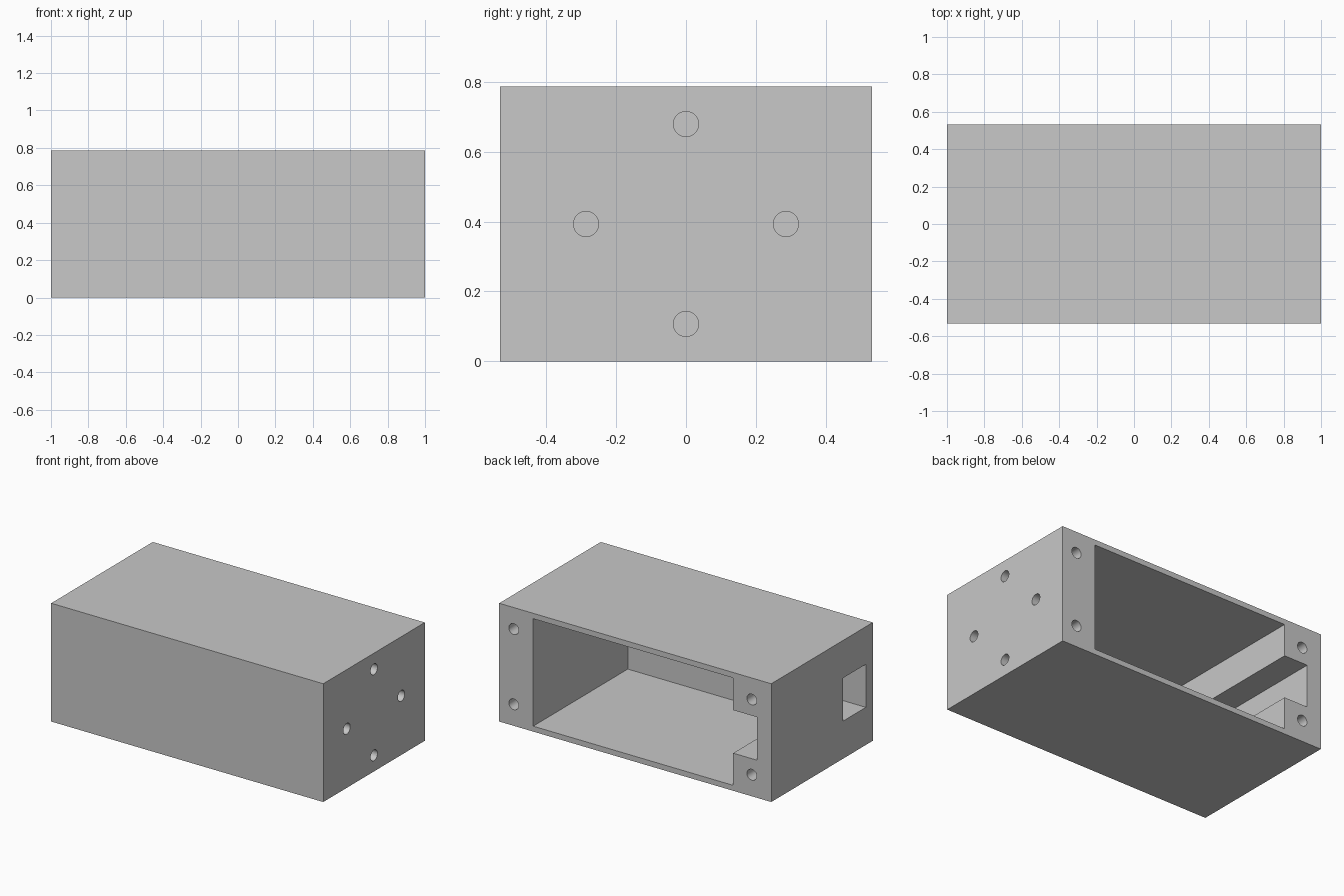
import bpy
import math
from mathutils import Vector

if "Cube" in bpy.data.objects:
    bpy.data.objects.remove(bpy.data.objects["Cube"], do_unlink=True)

W, D, H = 1.0, 0.533, 0.786      # half width, half depth, height
MID = H / 2
FLOOR_Y = -0.46                  # inner face of the front wall
WALL = 0.036                     # top and bottom wall
SLOT = 0.143                     # half height of the side slot
HOLE_R = 0.036

grey = bpy.data.materials.new("plain_grey")
grey.use_nodes = True
grey.diffuse_color = (0.578, 0.578, 0.578, 1)
grey.node_tree.nodes["Principled BSDF"].inputs["Base Color"].default_value = grey.diffuse_color


def prism(name, profile, y0, y1):
    """Extrude a counter-clockwise (x, z) profile along y."""
    n = len(profile)
    verts = [(x, y, z) for y in (y0, y1) for x, z in profile]
    faces = [tuple(range(n)), tuple(reversed(range(n, 2 * n)))]
    faces += [(i, i + n, (i + 1) % n + n, (i + 1) % n) for i in range(n)]
    mesh = bpy.data.meshes.new(name)
    mesh.from_pydata(verts, [], faces)
    mesh.materials.append(grey)
    obj = bpy.data.objects.new(name, mesh)
    bpy.context.collection.objects.link(obj)
    return obj


def box(name, x0, x1, y0, y1, z0, z1):
    return prism(name, [(x0, z0), (x1, z0), (x1, z1), (x0, z1)], y0, y1)


def drill(name, mouth, axis, depth):
    """Cylinder cutter centred on the mouth, reaching depth into the body."""
    bpy.ops.mesh.primitive_cylinder_add(vertices=40, radius=HOLE_R, depth=2 * depth, location=mouth)
    obj = bpy.context.object
    obj.name = name
    obj.rotation_euler = Vector(axis).to_track_quat("Z", "Y").to_euler()
    obj.data.materials.append(grey)
    return obj


def cut(body, cutter):
    cutter.hide_render = True
    mod = body.modifiers.new(cutter.name, "BOOLEAN")
    mod.operation = "DIFFERENCE"
    mod.solver = "EXACT"
    mod.object = cutter
    bpy.context.view_layer.update()
    bpy.context.view_layer.objects.active = body
    bpy.ops.object.modifier_apply(modifier=mod.name)
    bpy.data.objects.remove(cutter, do_unlink=True)


# Solid housing
housing = box("housing", -W, W, -D, D, 0, H)

# Main cavity with the side slot, open at the back
lo, hi = MID - SLOT, MID + SLOT
left, right, slot_end = 0.75, -0.72, -0.895
cavity = [(left, WALL), (left, H - WALL), (right, H - WALL), (right, hi),
          (slot_end, hi), (slot_end, lo), (right, lo), (right, WALL)]
cut(housing, prism("cavity_cutter", cavity, FLOOR_Y, D + 0.1))

# Window through the end wall into the slot
cut(housing, box("window_cutter", -W - 0.1, slot_end + 0.05, FLOOR_Y, -0.219, lo, hi))

# Screw holes in the back rim
for x in (0.893, -0.857):
    for dz in (-0.25, 0.25):
        cut(housing, drill("back_hole_cutter", (x, D, MID + dz), (0, 1, 0), 0.25))

# Four mounting holes in the solid end
for k in range(4):
    a = k * math.pi / 2
    mouth = (W, 0.286 * math.cos(a), MID + 0.286 * math.sin(a))
    cut(housing, drill("end_hole_cutter", mouth, (1, 0, 0), 0.18))

# Smooth hole walls, sharp box edges
bpy.ops.object.select_all(action="DESELECT")
housing.select_set(True)
bpy.context.view_layer.objects.active = housing
bpy.ops.object.shade_smooth_by_angle(angle=math.radians(30))
